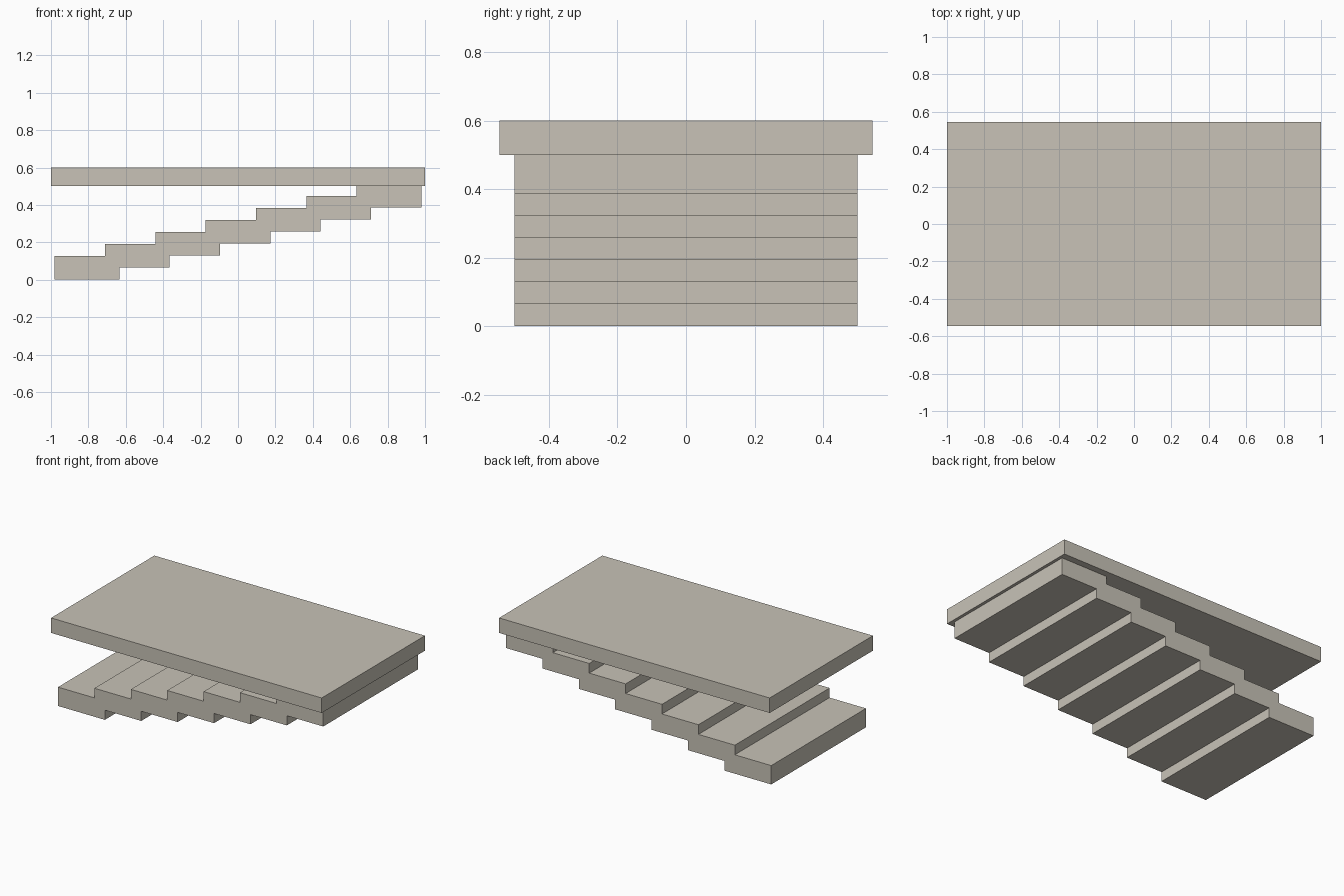
import bpy
import bmesh

if "Cube" in bpy.data.objects:
    bpy.data.objects.remove(bpy.data.objects["Cube"], do_unlink=True)

# Warm grey stone
stone = bpy.data.materials.new("warm_grey_stone")
stone.use_nodes = True
colour = (0.58, 0.545, 0.475, 1.0)
stone.diffuse_color = colour
stone.node_tree.nodes["Principled BSDF"].inputs["Base Color"].default_value = colour


def extrude_profile(name, profile, half_depth):
    """Extrude an x-z outline along y into a solid object."""
    bm = bmesh.new()
    face = bm.faces.new([bm.verts.new((x, -half_depth, z)) for x, z in profile])
    result = bmesh.ops.extrude_face_region(bm, geom=[face])
    moved = [v for v in result["geom"] if isinstance(v, bmesh.types.BMVert)]
    bmesh.ops.translate(bm, verts=moved, vec=(0, 2 * half_depth, 0))
    bmesh.ops.recalc_face_normals(bm, faces=bm.faces)
    mesh = bpy.data.meshes.new(name)
    bm.to_mesh(mesh)
    bm.free()
    mesh.materials.append(stone)
    obj = bpy.data.objects.new(name, mesh)
    bpy.context.collection.objects.link(obj)
    return obj


SLAB_BOTTOM, SLAB_TOP = 0.5, 0.6
STEPS, RUN, RISE = 7, 0.269, 0.0645
TREAD, THICK, START = 0.346, 0.126, -0.98

# Staircase: stepped upper outline going up, stepped underside coming back
upper, lower = [], []
for i in range(STEPS):
    x, z = START + i * RUN, i * RISE
    top = min(z + THICK, SLAB_BOTTOM)
    next_x = x + RUN if i < STEPS - 1 else x + TREAD
    upper += [(x, top), (next_x, top)]
    prev_x = x - RUN + TREAD if i else x
    lower += [(prev_x, z), (x + TREAD, z)]
extrude_profile("stair_flight", upper + lower[::-1], 0.5)

# Flat slab over the stairs
slab = [(-1, SLAB_BOTTOM), (1, SLAB_BOTTOM), (1, SLAB_TOP), (-1, SLAB_TOP)]
extrude_profile("top_slab", slab, 0.545)
